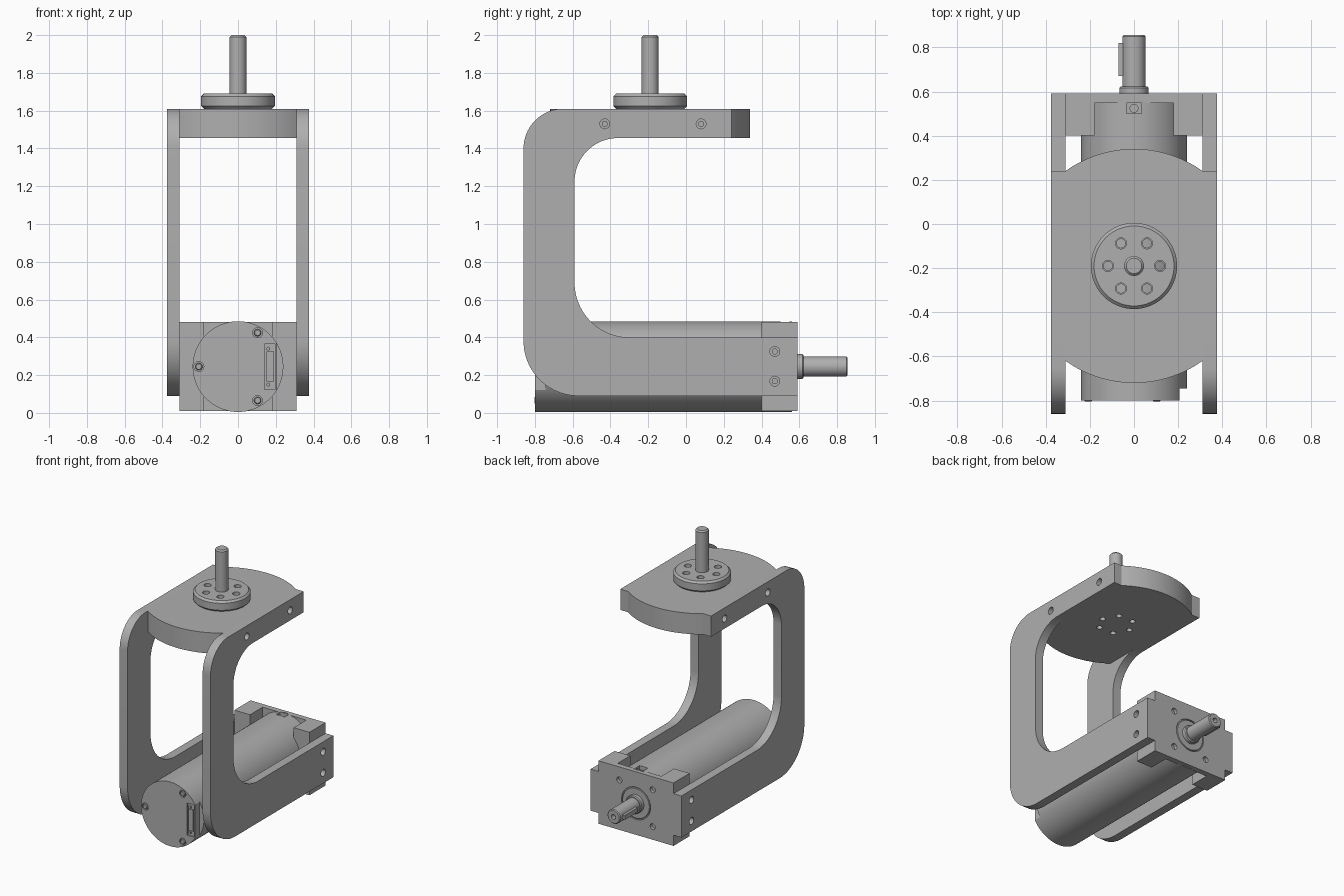
import bpy, bmesh
from math import sin, cos, pi, radians
from mathutils import Vector, Matrix

if "Cube" in bpy.data.objects:
    bpy.data.objects.remove(bpy.data.objects["Cube"])

grey = bpy.data.materials.new("machined grey")
grey.use_nodes = True
COLOUR = (0.43, 0.43, 0.43, 1)
grey.diffuse_color = COLOUR
grey.node_tree.nodes["Principled BSDF"].inputs["Base Color"].default_value = COLOUR

AXES = {"X": Matrix.Rotation(pi / 2, 4, "Y"), "Y": Matrix.Rotation(-pi / 2, 4, "X"), "Z": Matrix()}
MOTOR_Z = 0.245     # height of the motor axis
HUB_Y = -0.19       # output axis position


def finish(name, bm):
    bmesh.ops.recalc_face_normals(bm, faces=bm.faces)
    mesh = bpy.data.meshes.new(name)
    bm.to_mesh(mesh)
    bm.free()
    mesh.materials.append(grey)
    ob = bpy.data.objects.new(name, mesh)
    bpy.context.collection.objects.link(ob)
    return ob


def box(name, lo, hi):
    bm = bmesh.new()
    bmesh.ops.create_cube(bm, size=1)
    lo, hi = Vector(lo), Vector(hi)
    for v in bm.verts:
        v.co = (lo + hi) / 2 + Matrix.Diagonal(hi - lo) @ v.co
    return finish(name, bm)


def cylinder(name, start, length, r, axis="Z", bevel=0, segs=64):
    bm = bmesh.new()
    bmesh.ops.create_cone(bm, cap_ends=True, segments=segs, radius1=r, radius2=r, depth=length)
    if bevel:
        rims = [e for e in bm.edges if abs(e.verts[0].co.z - e.verts[1].co.z) < 1e-5]
        bmesh.ops.bevel(bm, geom=rims, offset=bevel, segments=1, affect="EDGES")
    bm.transform(Matrix.Translation(start) @ AXES[axis] @ Matrix.Translation((0, 0, length / 2)))
    return finish(name, bm)


def prism(name, points, offset):
    bm = bmesh.new()
    near = [bm.verts.new(p) for p in points]
    far = [bm.verts.new(Vector(p) + Vector(offset)) for p in points]
    bm.faces.new(near)
    bm.faces.new(far)
    for i in range(len(near)):
        bm.faces.new((near[i - 1], near[i], far[i], far[i - 1]))
    return finish(name, bm)


def arc(cx, cy, r, a0, a1, n=20):
    steps = [radians(a0 + (a1 - a0) * i / n) for i in range(n + 1)]
    return [(cx + r * cos(a), cy + r * sin(a)) for a in steps]


def cut(ob, cutters):
    for c in cutters:
        mod = ob.modifiers.new("cut", "BOOLEAN")
        mod.operation, mod.solver, mod.object = "DIFFERENCE", "EXACT", c
        bpy.context.view_layer.objects.active = ob
        bpy.ops.object.modifier_apply(modifier=mod.name)
        bpy.data.objects.remove(c)


# C-shaped side arms with bolt holes
outline = [(0.59, 0.09), (0.59, 0.40)]
outline += arc(-0.30, 0.69, 0.29, 270, 180) + arc(-0.36, 1.225, 0.23, 180, 90)
outline += [(0.24, 1.455), (0.24, 1.61)]
outline += arc(-0.65, 1.40, 0.21, 90, 180) + arc(-0.57, 0.38, 0.29, 180, 270)
BOLTS = [(-0.43, 1.53), (0.08, 1.53), (0.47, 0.325), (0.47, 0.168)]
for side, name in ((1, "left_arm"), (-1, "right_arm")):
    arm = prism(name, [(0.31 * side, y, z) for y, z in outline], (0.065 * side, 0, 0))
    cut(arm, [cylinder("bolt_hole", (0.33 if side > 0 else -0.43, y, z), 0.1, 0.026, "X", segs=24)
              for y, z in BOLTS])
    for y, z in BOLTS:
        cylinder(name + "_bolt", (0.32 if side > 0 else -0.345, y, z), 0.025, 0.016, "X", segs=16)

# Top plate: a disc trimmed flat between the arms
RIM = 0.53
ends = arc(0, HUB_Y, RIM, 54.2, 125.8, 32) + arc(0, HUB_Y, RIM, 234.2, 305.8, 32)
top_plate = prism("top_plate", [(x, y, 1.455) for x, y in ends], (0, 0, 0.155))

# Output flange with a ring of six holes that pass through the plate
flange = cylinder("output_flange", (0, HUB_Y, 1.61), 0.08, 0.195, bevel=0.014)
ring = [(0.118 * cos(k * pi / 3), HUB_Y + 0.118 * sin(k * pi / 3)) for k in range(6)]
cut(top_plate, [cylinder("hole", (x, y, 1.4), 0.3, 0.02, segs=24) for x, y in ring])
cut(flange, [cylinder("hole", (x, y, 1.6), 0.2, 0.025, segs=24) for x, y in ring])
cylinder("output_shaft", (0, HUB_Y, 1.65), 0.35, 0.045, bevel=0.01)

# Motor body with a connector flat on its left front and a slot on top
motor = cylinder("motor_body", (0, -0.80, MOTOR_Z), 1.36, 0.24, "Y", segs=96)
cut(motor, [box("flat_cut", (0.205, -0.9, 0.11), (0.3, -0.745, 0.38)),
            box("slot_cut", (-0.035, 0.50, 0.43), (0.035, 0.548, 0.6)),
            box("panel_cut", (0.14, -0.82, 0.125), (0.197, -0.792, 0.365))])
cylinder("slot_screw", (0, 0.524, 0.42), 0.04, 0.02, segs=24)
box("connector_panel", (0.15, -0.80, 0.165), (0.19, -0.78, 0.325))
for z in (0.15, 0.34):
    cylinder("connector_screw", (0.16, -0.80, z), 0.02, 0.011, "Y", segs=6)

# Recessed screws on the motor cap
for k in (60, 180, 300):
    x, z = 0.207 * cos(radians(k)), MOTOR_Z + 0.207 * sin(radians(k))
    cut(motor, [cylinder("recess", (x, -0.82, z), 0.035, 0.026, "Y", segs=24)])
    cylinder("cap_screw", (x, -0.803, z), 0.025, 0.019, "Y", bevel=0.004, segs=24)

# End bracket: rear plate and two side blocks
rear = box("rear_plate", (-0.31, 0.548, 0.01), (0.31, 0.59, 0.48))
corners = [(sx * 0.138, MOTOR_Z + sz * 0.138) for sx in (-1, 1) for sz in (-1, 1)]
cut(rear, [cylinder("hole", (x, 0.565, z), 0.1, 0.022, "Y", segs=24) for x, z in corners])
cut(rear, [cylinder("bearing_recess", (0, 0.58, MOTOR_Z), 0.1, 0.12, "Y")])
cylinder("bearing_ring", (0, 0.57, MOTOR_Z), 0.02, 0.113, "Y", bevel=0.003)
for side, name in ((1, "left_block"), (-1, "right_block")):
    a, b = sorted((0.18 * side, 0.31 * side))
    box(name, (a, 0.40, 0.01), (b, 0.548, 0.48))

# Drive shaft with collar, centre hole and key
cylinder("shaft_collar", (0, 0.58, MOTOR_Z), 0.042, 0.066, "Y", bevel=0.006)
shaft = cylinder("drive_shaft", (0, 0.58, MOTOR_Z), 0.275, 0.053, "Y", bevel=0.006)
cut(shaft, [cylinder("centre_hole", (0, 0.82, MOTOR_Z), 0.1, 0.018, "Y", segs=24)])
box("shaft_key", (-0.07, 0.67, MOTOR_Z - 0.017), (-0.03, 0.82, MOTOR_Z + 0.017))

# Smooth the round walls, keep machined edges sharp
bpy.ops.object.select_all(action="DESELECT")
for ob in bpy.context.scene.objects:
    if ob.type == "MESH" and grey.name in ob.data.materials:
        ob.select_set(True)
        bpy.context.view_layer.objects.active = ob
bpy.ops.object.shade_smooth_by_angle(angle=radians(30))
